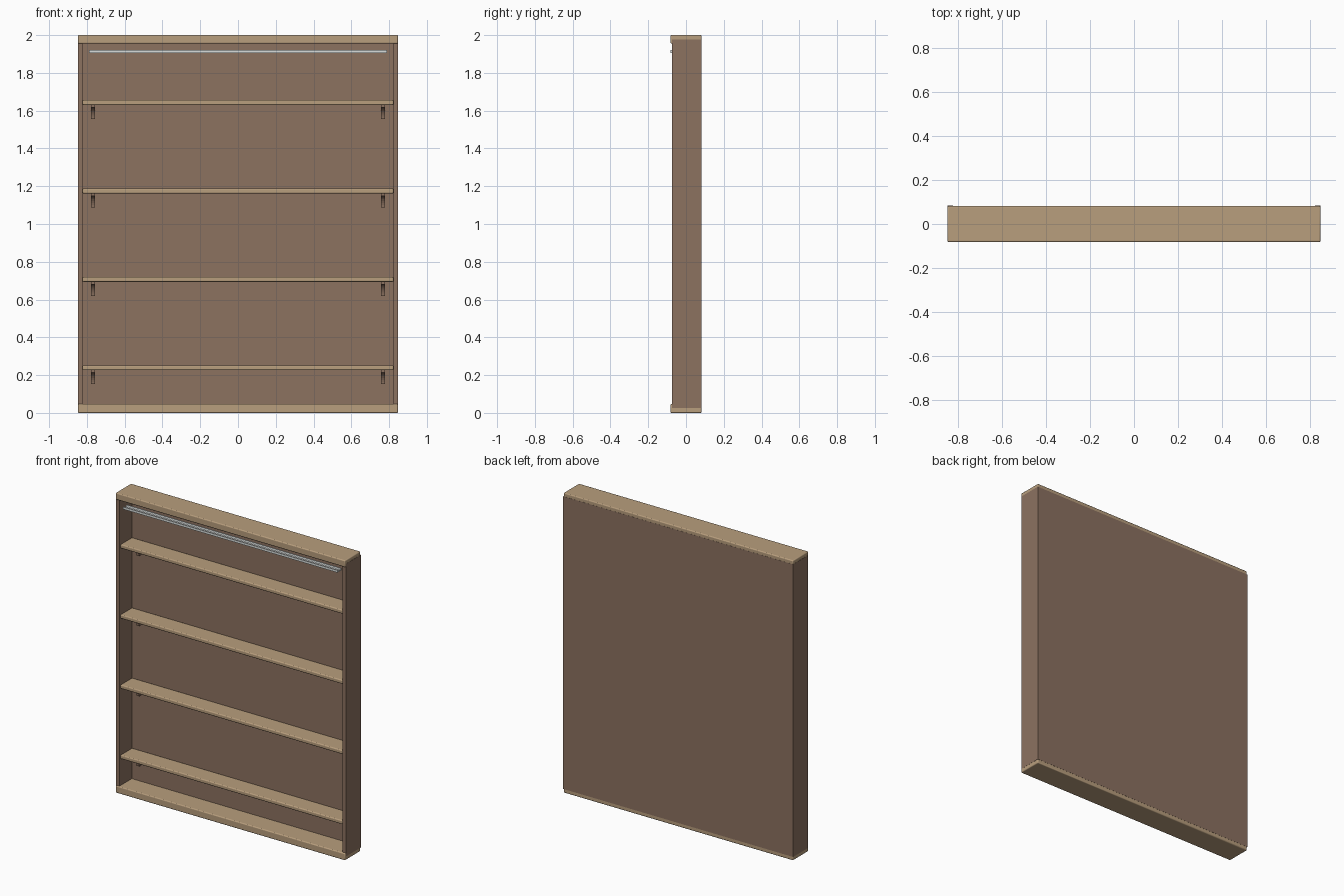
import bpy, bmesh, math

if "Cube" in bpy.data.objects:
    bpy.data.objects.remove(bpy.data.objects["Cube"])


def material(name, rgb):
    m = bpy.data.materials.new(name)
    m.diffuse_color = (*rgb, 1)
    m.use_nodes = True
    m.node_tree.nodes["Principled BSDF"].inputs["Base Color"].default_value = m.diffuse_color
    return m


tan = material("tan wood", (0.479, 0.342, 0.205))
brown = material("brown wood", (0.262, 0.168, 0.118))
white = material("pale metal", (0.70, 0.73, 0.72))


def finish(name, bm, mat, bevel=0.0):
    bmesh.ops.recalc_face_normals(bm, faces=bm.faces)
    me = bpy.data.meshes.new(name)
    bm.to_mesh(me)
    bm.free()
    me.materials.append(mat)
    ob = bpy.data.objects.new(name, me)
    bpy.context.collection.objects.link(ob)
    if bevel:
        mod = ob.modifiers.new("rounded edges", 'BEVEL')
        mod.width = bevel
        mod.segments = 3
        bpy.context.view_layer.objects.active = ob
        ob.select_set(True)
        bpy.ops.object.shade_smooth_by_angle(angle=math.radians(35))
        ob.select_set(False)
    return ob


def box(name, x, y, z, mat, bevel=0.0):
    """Box from (min, max) ranges."""
    bm = bmesh.new()
    bmesh.ops.create_cube(bm, size=1)
    for v in bm.verts:
        for i, (a, b) in enumerate((x, y, z)):
            v.co[i] = a if v.co[i] < 0 else b
    return finish(name, bm, mat, bevel)


def extrude_x(name, profile, x0, x1, mat, bevel=0.0):
    """Extrude a (y, z) profile along x."""
    bm = bmesh.new()
    face = bm.faces.new([bm.verts.new((x0, y, z)) for y, z in profile])
    res = bmesh.ops.extrude_face_region(bm, geom=[face])
    for g in res["geom"]:
        if isinstance(g, bmesh.types.BMVert):
            g.co.x = x1
    return finish(name, bm, mat, bevel)


# Top and bottom boards
box("top_board", (-0.847, 0.847), (-0.082, 0.082), (1.955, 2.0), tan, 0.006)
box("bottom_board", (-0.847, 0.847), (-0.082, 0.082), (0.0, 0.047), tan, 0.006)

# Side panels and back panel, lapping slightly over the boards
for side, s in (("left", -1), ("right", 1)):
    xs = sorted((s * 0.823, s * 0.848))
    box(side + "_panel", xs, (-0.073, 0.083), (0.025, 1.976), brown)
box("back_panel", (-0.8475, 0.8475), (0.057, 0.0828), (0.025, 1.976), brown)

# Shelves with curved brackets below them
for n, top in enumerate((0.252, 0.72, 1.188, 1.656), 1):
    box(f"shelf_{n}", (-0.823, 0.823), (-0.066, 0.058), (top - 0.026, top), tan, 0.006)
    under = top - 0.025
    arc = [(0.048 - 0.056 * math.sin(t), under - 0.014 - 0.058 * math.cos(t))
           for t in (math.pi / 2 * i / 8 for i in range(9))]
    # inner concave edge pulled toward the wall corner
    edge = [(0.040 - 0.048 * (1 - math.cos(t)), under - 0.075 + 0.061 * math.sin(t))
            for t in (math.pi / 2 * i / 8 for i in range(9))]
    profile = [(0.058, under), (0.058, under - 0.075)] + edge + [(-0.008, under)]
    for side, s in (("left", -1), ("right", 1)):
        extrude_x(f"bracket_{n}_{side}", profile, s * 0.767 - 0.01, s * 0.767 + 0.01, brown)

# Light rail under the top board: thin housing with a raised lip front and back
rail = [(-0.081, 1.905), (-0.040, 1.905), (-0.040, 1.920), (-0.048, 1.920),
        (-0.052, 1.913), (-0.069, 1.913), (-0.073, 1.920), (-0.081, 1.920)]
extrude_x("light_rail", rail, -0.79, 0.79, white)
